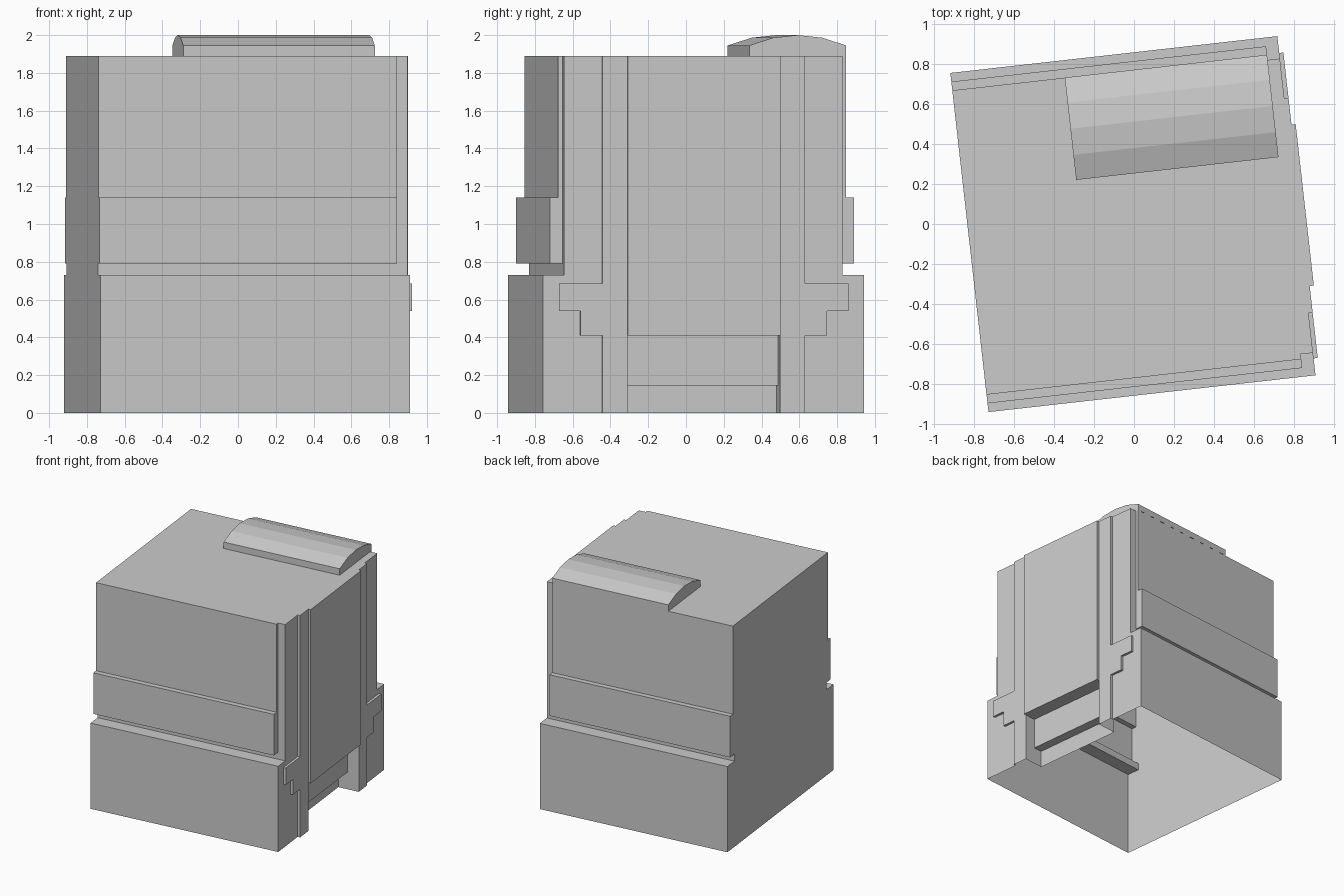
import bpy, bmesh, math
from mathutils import Matrix

old = bpy.data.objects.get("Cube")
if old:
    bpy.data.objects.remove(old, do_unlink=True)

GREY = (0.6, 0.6, 0.6, 1)
TURN = Matrix.Rotation(math.radians(6.42), 4, 'Z')
TOP = 1.89
LEFT, RIGHT, INSET = -0.83, 0.819, 0.757

paint = bpy.data.materials.new("plain grey")
paint.use_nodes = True
paint.diffuse_color = GREY
paint.node_tree.nodes["Principled BSDF"].inputs["Base Color"].default_value = GREY


def extrude_x(name, profile, x0, x1):
    """Prism of a (y, z) profile running from x0 to x1."""
    bm = bmesh.new()
    face = bm.faces.new([bm.verts.new((x0, y, z)) for y, z in profile])
    grown = bmesh.ops.extrude_face_region(bm, geom=[face], use_keep_orig=True)
    moved = [v for v in grown["geom"] if isinstance(v, bmesh.types.BMVert)]
    bmesh.ops.translate(bm, verts=moved, vec=(x1 - x0, 0, 0))
    bmesh.ops.recalc_face_normals(bm, faces=bm.faces)
    mesh = bpy.data.meshes.new(name)
    bm.to_mesh(mesh)
    bm.free()
    mesh.materials.append(paint)
    obj = bpy.data.objects.new(name, mesh)
    bpy.context.collection.objects.link(obj)
    return obj


def box(name, x0, x1, y, z0, z1):
    """Box reaching equally far to the front and the back."""
    return extrude_x(name, [(-y, z0), (y, z0), (y, z1), (-y, z1)], x0, x1)


def combine(target, tool, operation):
    mod = target.modifiers.new(operation.title(), 'BOOLEAN')
    mod.operation, mod.solver, mod.object = operation, 'EXACT', tool
    bpy.context.view_layer.objects.active = target
    bpy.ops.object.modifier_apply(modifier=mod.name)
    bpy.data.objects.remove(tool, do_unlink=True)


def delete_underside(obj, level):
    bm = bmesh.new()
    bm.from_mesh(obj.data)
    low = [f for f in bm.faces if all(abs(v.co.z - level) < 0.001 for v in f.verts)]
    bmesh.ops.delete(bm, geom=low, context='FACES')
    bm.to_mesh(obj.data)
    bm.free()


# Main block: core, base, belt and upper cladding
body = box("body", LEFT, RIGHT, 0.742, 0, TOP)
combine(body, box("base", LEFT, RIGHT, 0.855, 0, 0.73), 'UNION')
combine(body, box("upper_cladding", LEFT, INSET, 0.767, 0.79, TOP), 'UNION')
combine(body, box("belt", LEFT, INSET, 0.811, 0.79, 1.14), 'UNION')

# Stepped side plate with cross arms, and the raised centre panel
half = [(0.54, 0), (0.54, 0.41), (0.656, 0.41), (0.656, 0.54),
        (0.77, 0.54), (0.77, 0.685), (0.54, 0.685), (0.54, TOP)]
plate = half + [(-y, z) for y, z in reversed(half)]
combine(body, extrude_x("side_plate", plate, 0.7, 0.84), 'UNION')
combine(body, box("centre_panel", 0.7, 0.861, 0.407, 0.41, TOP), 'UNION')

# Two-step recess under the centre panel
combine(body, box("recess", 0.74, 1, 0.407, -0.1, 0.41), 'DIFFERENCE')
combine(body, box("deep_recess", 0.66, 1, 0.407, -0.1, 0.145), 'DIFFERENCE')

# The shell is open below
delete_underside(body, 0)

# Shallow arched vent on the roof
mid, reach, rise, eave = 0.51, 0.258, 0.055, 1.945
radius = (reach ** 2 + rise ** 2) / (2 * rise)
spread = math.asin(reach / radius)
arc = [(mid + radius * math.sin(spread * k / 2),
        eave + rise - radius * (1 - math.cos(spread * k / 2))) for k in range(-2, 3)]
arch = [(mid + reach, TOP), (mid - reach, TOP)] + arc
roof = extrude_x("roof_arch", arch, -0.263, INSET)
delete_underside(roof, TOP)

for obj in (body, roof):
    obj.matrix_world = TURN
